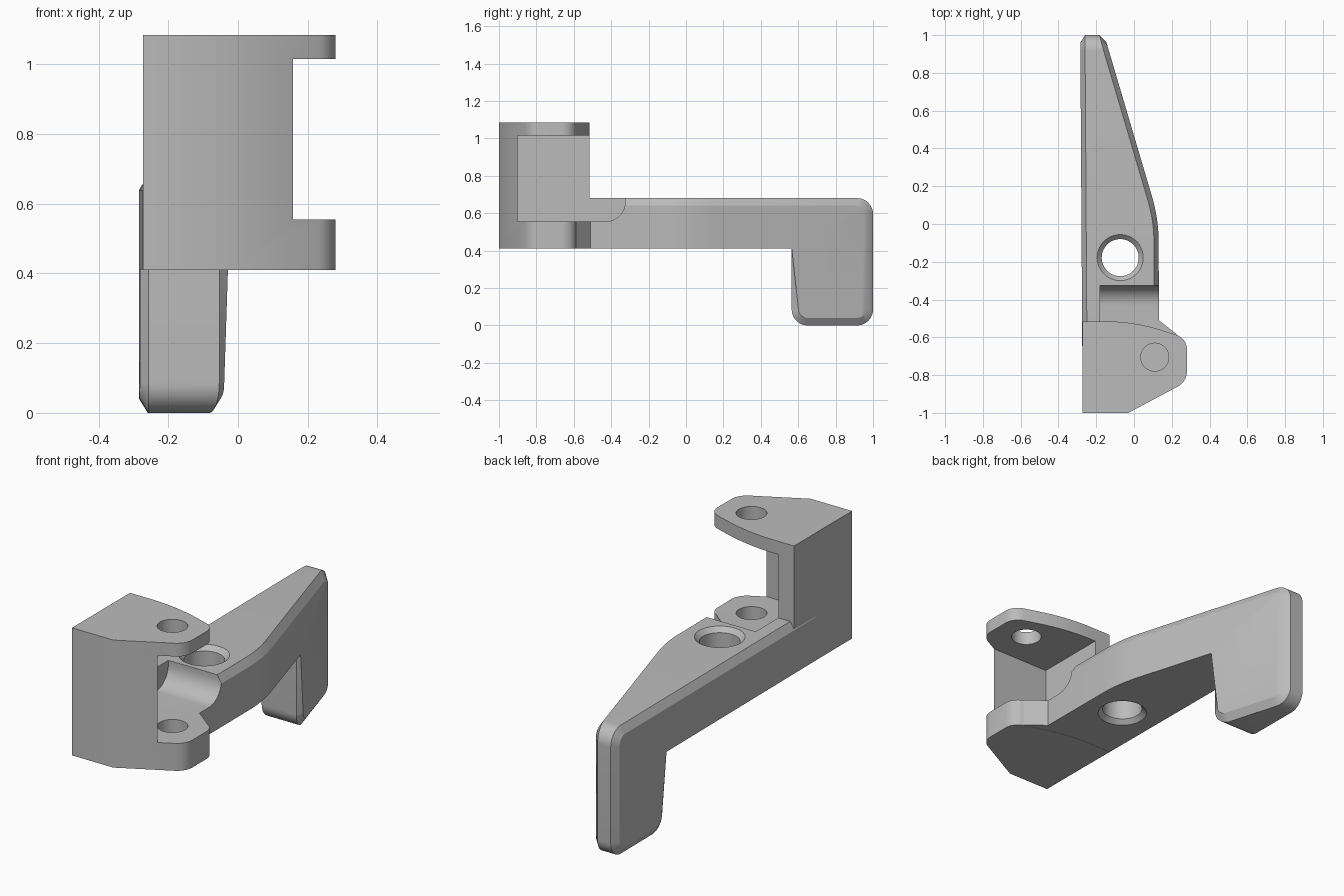
import bpy, bmesh, math
from mathutils import Vector

if "Cube" in bpy.data.objects:
    bpy.data.objects.remove(bpy.data.objects["Cube"], do_unlink=True)

grey = bpy.data.materials.new("light grey")
grey.use_nodes = True
GREY = (0.5, 0.5, 0.5, 1)
grey.diffuse_color = GREY
grey.node_tree.nodes["Principled BSDF"].inputs["Base Color"].default_value = GREY


def rounded(points, steps=12):
    """Outline from (u, v) or (u, v, radius) corners."""
    out = []
    for i, p in enumerate(points):
        c = Vector(p[:2])
        if len(p) == 2:
            out.append(c)
            continue
        a = (Vector(points[i - 1][:2]) - c).normalized()
        b = (Vector(points[(i + 1) % len(points)][:2]) - c).normalized()
        half = a.angle(b) / 2
        centre = c + (a + b).normalized() * p[2] / math.sin(half)
        start = c + a * p[2] / math.tan(half) - centre
        sweep = math.pi - 2 * half
        if a.x * b.y - a.y * b.x > 0:
            sweep = -sweep
        for k in range(steps + 1):
            t = sweep * k / steps
            out.append(centre + Vector((start.x * math.cos(t) - start.y * math.sin(t),
                                        start.x * math.sin(t) + start.y * math.cos(t))))
    return out


def finish(name, bm):
    bmesh.ops.recalc_face_normals(bm, faces=bm.faces)
    mesh = bpy.data.meshes.new(name)
    bm.to_mesh(mesh)
    bm.free()
    ob = bpy.data.objects.new(name, mesh)
    bpy.context.collection.objects.link(ob)
    mesh.materials.append(grey)
    return ob


def prism(name, outline, axis, low, high):
    """Extrude an outline: (x, y) along z, or (y, z) along x."""
    bm = bmesh.new()
    place = (lambda p: (p.x, p.y, low)) if axis == "z" else (lambda p: (low, p.x, p.y))
    face = bm.faces.new([bm.verts.new(place(p)) for p in outline])
    move = Vector((0, 0, high - low)) if axis == "z" else Vector((high - low, 0, 0))
    new = bmesh.ops.extrude_face_region(bm, geom=[face])["geom"]
    bmesh.ops.translate(bm, verts=[v for v in new if isinstance(v, bmesh.types.BMVert)], vec=move)
    return finish(name, bm)


def lathe(name, x, y, profile, sides=48):
    """Solid of revolution from (radius, z) pairs."""
    bm = bmesh.new()
    turn = [math.tau * k / sides for k in range(sides)]
    rings = [[bm.verts.new((x + r * math.cos(t), y + r * math.sin(t), z)) for t in turn]
             for r, z in profile]
    for a, b in zip(rings, rings[1:]):
        for k in range(sides):
            n = (k + 1) % sides
            bm.faces.new((a[k], a[n], b[n], b[k]))
    bm.faces.new(rings[0])
    bm.faces.new(rings[-1])
    return finish(name, bm)


def combine(target, other, operation):
    mod = target.modifiers.new("join", "BOOLEAN")
    mod.operation, mod.solver, mod.object = operation, "EXACT", other
    bpy.context.view_layer.objects.active = target
    bpy.ops.object.modifier_apply(modifier=mod.name)
    bpy.data.objects.remove(other, do_unlink=True)


BASE, ARM_TOP, TOP = 0.41, 0.68, 1.085

# Arm and hook: side profile trimmed by the tapered plan
arm = prism("lever_arm", rounded([
    (-0.7, BASE + 0.001), (0.565, BASE + 0.001), (0.565, 0, 0.085), (1, 0, 0.085),
    (1, ARM_TOP, 0.085), (-0.7, ARM_TOP)]), "x", -0.6, 0.6)
plan = prism("arm_plan", rounded([
    (-0.273, -0.8), (0.15, -0.8), (0.2, -0.65), (0.228, -0.585), (0.132, -0.51),
    (0.13, 0.028, 0.85), (-0.187, 1.1), (-0.285, 1.1)]), "z", -0.2, 0.9)
combine(arm, plan, "INTERSECT")

# Chamfer the outer rims of arm and hook, deeper on the sides than across
bm = bmesh.new()
bm.from_mesh(arm.data)
bmesh.ops.dissolve_limit(bm, angle_limit=0.002, verts=bm.verts, edges=bm.edges)


def is_rim(face):
    c, n = face.calc_center_median(), face.normal
    underside = n.z < -0.9 and c.z > 0.3
    return abs(n.x) < 0.1 and not underside and not (n.y < -0.9 and c.y < 0)


rim = [e for e in bm.edges if len(e.link_faces) == 2
       and sum(is_rim(f) for f in e.link_faces) == 1
       and sum(abs(f.normal.x) > 0.5 for f in e.link_faces) == 1]
STRETCH = 1.6
bmesh.ops.scale(bm, vec=(STRETCH, 1, 1), verts=bm.verts)
bmesh.ops.bevel(bm, geom=rim, offset=0.04, segments=1, affect="EDGES", profile=0.5)
bmesh.ops.scale(bm, vec=(1 / STRETCH, 1, 1), verts=bm.verts)
bm.to_mesh(arm.data)
bm.free()

# Hinge block joined to the arm
lever = prism("hinge_lever", rounded([
    (-0.272, -1), (-0.03, -1), (0.28, -0.835, 0.09), (0.28, -0.605, 0.08),
    (0, -0.515, 1), (-0.272, -0.515)]), "z", BASE, TOP)
combine(lever, arm, "UNION")

# Notch between the hinge plates, with a rounded scoop into the arm
notch = prism("notch_cutter", rounded([
    (-0.9, 0.555), (-0.325, 0.555, 0.105), (-0.325, 1.015), (-0.9, 1.015)]),
    "x", -0.18, 0.6)
combine(lever, notch, "DIFFERENCE")

# Pin hole through the upper plate, blind in the lower one
combine(lever, lathe("pin_cutter", 0.11, -0.705, [(0.074, 0.45), (0.074, 1.2)]), "DIFFERENCE")

# Arm hole, countersunk on both sides
combine(lever, lathe("arm_hole_cutter", -0.073, -0.178, [
    (0.142, BASE - 0.02), (0.098, BASE + 0.024),
    (0.098, ARM_TOP - 0.024), (0.142, ARM_TOP + 0.02)]), "DIFFERENCE")

bpy.ops.object.select_all(action="DESELECT")
lever.select_set(True)
bpy.context.view_layer.objects.active = lever
bpy.ops.object.shade_smooth_by_angle(angle=math.radians(30))
